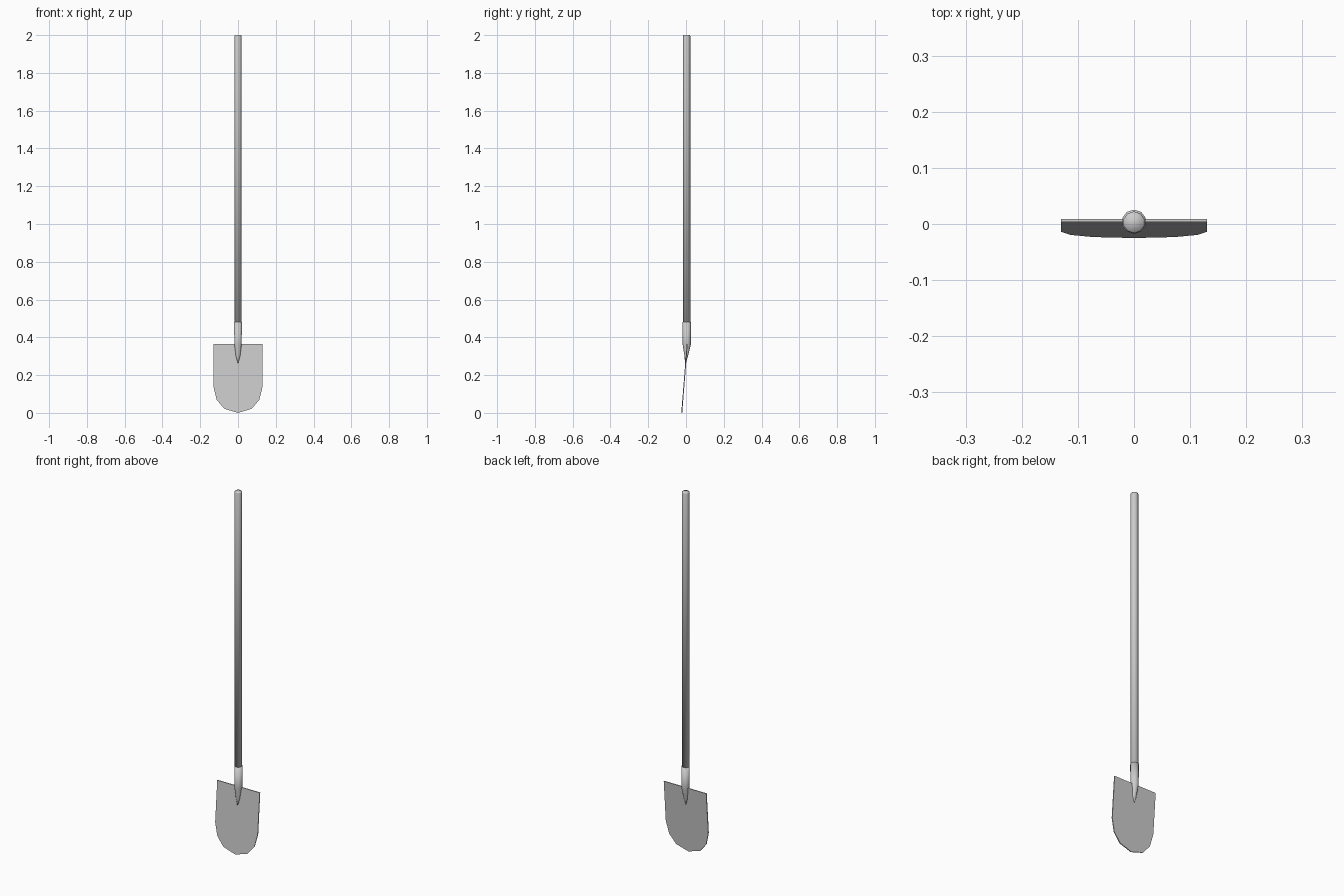
import bpy, bmesh, math

if "Cube" in bpy.data.objects:
    bpy.data.objects.remove(bpy.data.objects["Cube"])

SIDES = 10


def finish(name, bm, smooth):
    bmesh.ops.recalc_face_normals(bm, faces=bm.faces)
    me = bpy.data.meshes.new(name)
    bm.to_mesh(me)
    bm.free()
    for p in me.polygons:
        p.use_smooth = smooth
    ob = bpy.data.objects.new(name, me)
    bpy.context.collection.objects.link(ob)
    return ob


def round_bar(name, sections):
    """Loft rings given as (z, centre y, x radius, y radius), capped at both ends."""
    bm = bmesh.new()
    rings = []
    for z, cy, rx, ry in sections:
        angles = [math.pi / 2 + 2 * math.pi * i / SIDES for i in range(SIDES)]
        rings.append([bm.verts.new((rx * math.cos(a), cy + ry * math.sin(a), z)) for a in angles])
    for a, b in zip(rings, rings[1:]):
        for i in range(SIDES):
            j = (i + 1) % SIDES
            bm.faces.new((a[i], a[j], b[j], b[i]))
    bm.faces.new(rings[0][::-1])
    bm.faces.new(rings[-1])
    return finish(name, bm, True)


# Long wooden handle with a slightly eased top edge
round_bar("handle", [(0.40, 0.003, 0.0195, 0.0195), (1.995, 0.003, 0.0195, 0.0195),
                     (2.0, 0.003, 0.0175, 0.0175)])

# Socket around the handle, tapering to a tongue on the blade
round_bar("socket", [(0.265, -0.002, 0.002, 0.003), (0.30, 0.001, 0.012, 0.009),
                     (0.36, 0.004, 0.020, 0.0215), (0.48, 0.004, 0.022, 0.0215)])

# Flat blade, tilted forward towards its rounded tip
TOP = 0.365
half = [(0.13, TOP), (0.13, 0.14), (0.113, 0.07), (0.073, 0.022)]
outline = half + [(0.0, 0.0)] + [(-x, z) for x, z in reversed(half)]
bm = bmesh.new()
front = bm.faces.new([bm.verts.new((x, 0.004 - (TOP - z) * 0.0795, z)) for x, z in outline])
extruded = bmesh.ops.extrude_face_region(bm, geom=[front], use_keep_orig=True)
back = [g for g in extruded["geom"] if isinstance(g, bmesh.types.BMVert)]
bmesh.ops.translate(bm, vec=(0, 0.005, 0), verts=back)
finish("blade", bm, False)
